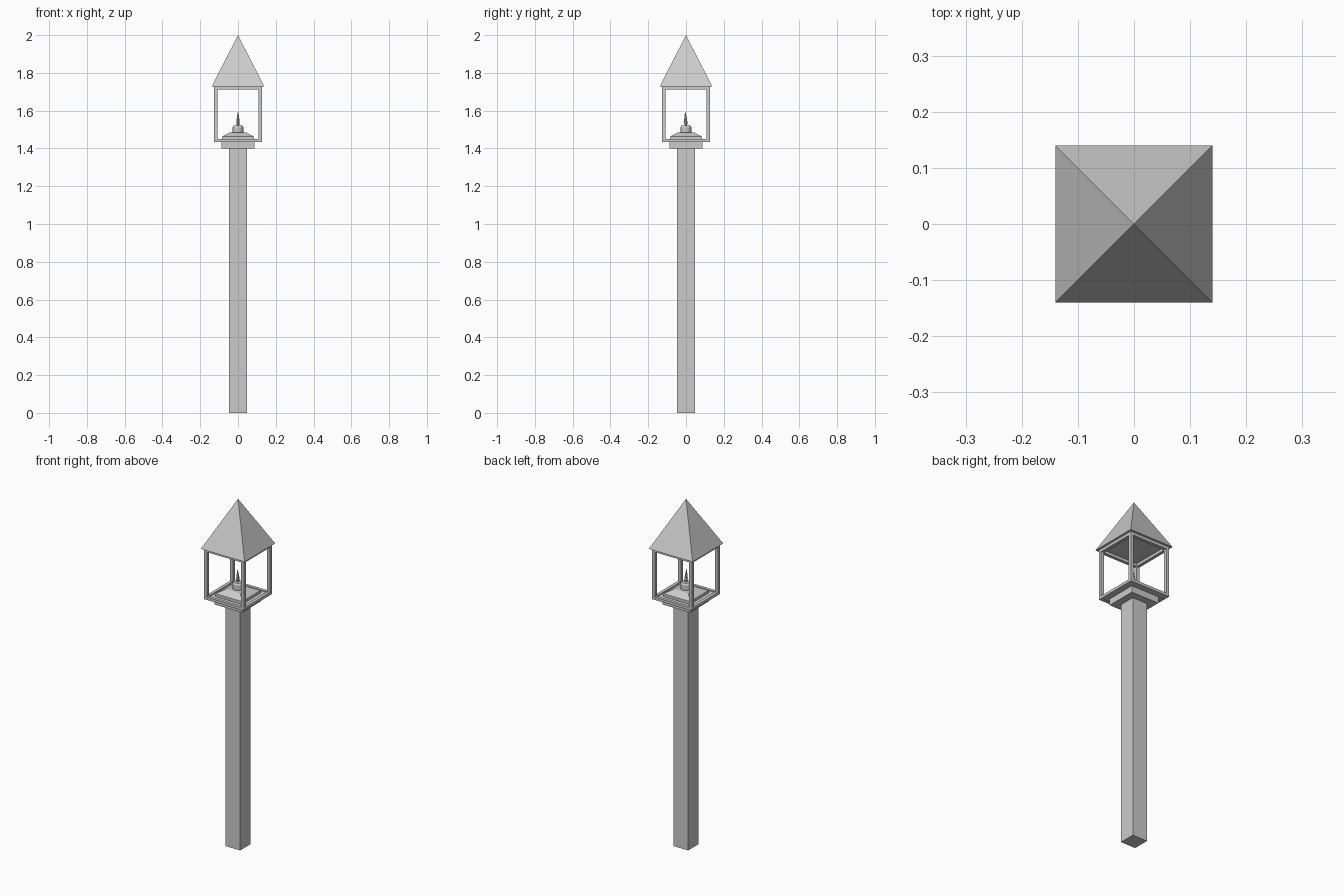
import bpy
import bmesh
from math import pi, sqrt
from mathutils import Matrix

default = bpy.data.objects.get("Cube")
if default:
    bpy.data.objects.remove(default, do_unlink=True)

GREY = (0.6, 0.6, 0.6, 1)
grey = bpy.data.materials.new("light_grey")
grey.use_nodes = True
grey.diffuse_color = GREY
grey.node_tree.nodes["Principled BSDF"].inputs["Base Color"].default_value = GREY


def finish(name, bm):
    bmesh.ops.recalc_face_normals(bm, faces=bm.faces)
    mesh = bpy.data.meshes.new(name)
    bm.to_mesh(mesh)
    bm.free()
    mesh.materials.append(grey)
    obj = bpy.data.objects.new(name, mesh)
    bpy.context.collection.objects.link(obj)
    return obj


def add_box(bm, x, y, z):
    """Add a box spanning the given (low, high) ranges."""
    spans = (x, y, z)
    centre = [(a + b) / 2 for a, b in spans]
    size = [b - a for a, b in spans]
    matrix = Matrix.Translation(centre) @ Matrix.Diagonal((*size, 1))
    return bmesh.ops.create_cube(bm, size=1, matrix=matrix)["verts"]


def square_block(name, half, bottom, top, top_half=None):
    """Square block, tapering to top_half when given."""
    bm = bmesh.new()
    top_half = half if top_half is None else top_half
    bmesh.ops.create_cone(
        bm, cap_ends=True, segments=4,
        radius1=half * sqrt(2), radius2=top_half * sqrt(2), depth=top - bottom,
        matrix=Matrix.Translation((0, 0, (bottom + top) / 2)) @ Matrix.Rotation(pi / 4, 4, "Z"))
    bmesh.ops.remove_doubles(bm, verts=bm.verts, dist=1e-5)
    return finish(name, bm)


def lathe(name, profile, sides, lean=0):
    """Spin a (radius, height) profile, shifting rings sideways by lean."""
    bm = bmesh.new()
    base = profile[0][1]
    rings = []
    for radius, z in profile:
        ring = bmesh.ops.create_circle(
            bm, segments=sides, radius=radius,
            matrix=Matrix.Translation((0, lean * (z - base), z)))["verts"]
        rings.append(ring)
    for low, high in zip(rings, rings[1:]):
        for i in range(sides):
            j = (i + 1) % sides
            bm.faces.new((low[i], low[j], high[j], high[i]))
    bm.faces.new(rings[0])
    bm.faces.new(rings[-1])
    return finish(name, bm)


# Post, collar and lantern floor
square_block("post", 0.047, 0, 1.4)
square_block("collar", 0.088, 1.4, 1.437)
square_block("lantern_floor", 0.115, 1.437, 1.446)

# Four rectangular window frames around the lantern
OUT, INNER, LOW, HIGH, RAIL = 0.127, 0.109, 1.435, 1.727, 0.016
for number, side in enumerate(("front", "left", "back", "right")):
    bm = bmesh.new()
    depth = (-OUT, -INNER)
    add_box(bm, (-OUT, -INNER), depth, (LOW, HIGH))
    add_box(bm, (-INNER, INNER), depth, (LOW, LOW + RAIL))
    add_box(bm, (-INNER, INNER), depth, (HIGH - RAIL, HIGH))
    bmesh.ops.rotate(bm, verts=bm.verts, matrix=Matrix.Rotation(number * pi / 2, 3, "Z"))
    finish(side + "_window_frame", bm)

# Stepped burner base, burner and flame
square_block("burner_plate", 0.085, 1.446, 1.462)
square_block("burner_slope", 0.085, 1.462, 1.484, 0.045)
lathe("burner", [(0.029, 1.482), (0.029, 1.512), (0.022, 1.522)], 12)
lathe("flame", [(0.006, 1.52), (0.009, 1.54), (0.006, 1.565), (0.001, 1.592)], 8, -0.06)

# Pyramid roof
square_block("roof", 0.14, 1.727, 2.0, 0)
